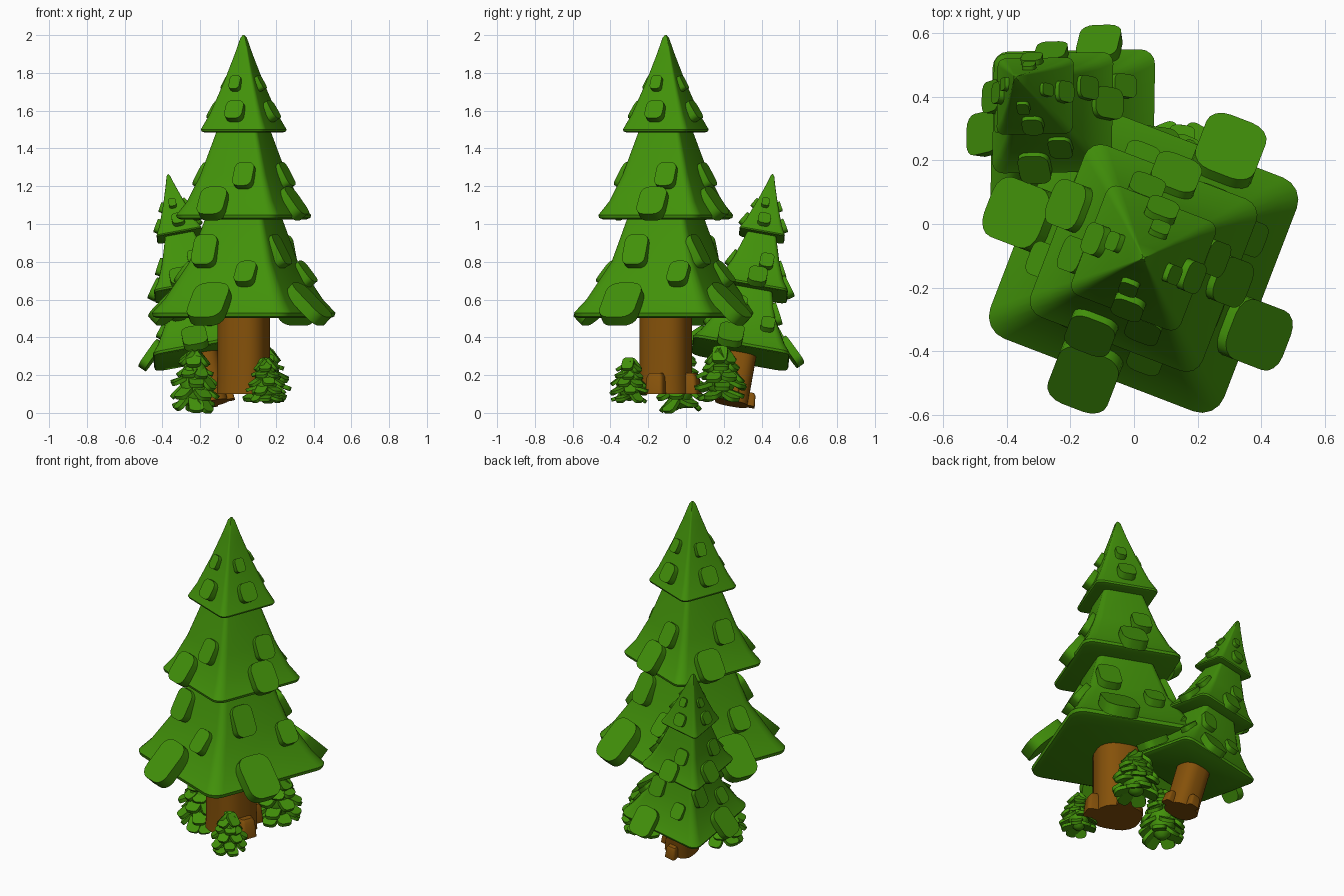
import bpy, bmesh, math, random
from mathutils import Matrix, Vector

cube = bpy.data.objects.get("Cube")
if cube:
    bpy.data.objects.remove(cube)
random.seed(4)


def material(name, rgb):
    m = bpy.data.materials.new(name)
    m.use_nodes = True
    m.diffuse_color = (*rgb, 1)
    m.node_tree.nodes["Principled BSDF"].inputs["Base Color"].default_value = (*rgb, 1)
    return m


GREEN = material("needle green", (0.054, 0.285, 0.003))
BROWN = material("bark brown", (0.235, 0.083, 0.003))


def finish(name, bm, mat, matrix=Matrix(), angle=40):
    bmesh.ops.recalc_face_normals(bm, faces=bm.faces)
    mesh = bpy.data.meshes.new(name)
    bm.to_mesh(mesh)
    bm.free()
    mesh.materials.append(mat)
    ob = bpy.data.objects.new(name, mesh)
    bpy.context.collection.objects.link(ob)
    ob.matrix_world = matrix
    bpy.ops.object.select_all(action='DESELECT')
    ob.select_set(True)
    bpy.context.view_layer.objects.active = ob
    bpy.ops.object.shade_smooth_by_angle(angle=math.radians(angle))


def rounded_rect(hx, hy, r, segs=4):
    pts = []
    for k, (sx, sy) in enumerate(((1, 1), (-1, 1), (-1, -1), (1, -1))):
        for i in range(segs + 1):
            a = math.pi / 2 * (k + i / segs)
            pts.append((sx * (hx - r) + r * math.cos(a), sy * (hy - r) + r * math.sin(a)))
    return pts


def loft(bm, rings, matrix=Matrix()):
    """Skin through rounded rectangles given as (z, half x, half y, corner radius)."""
    loops = [[bm.verts.new(matrix @ Vector((x, y, z))) for x, y in rounded_rect(hx, hy, r)]
             for z, hx, hy, r in rings]
    n = len(loops[0])
    for a, b in zip(loops, loops[1:]):
        for i in range(n):
            bm.faces.new((a[i], a[(i + 1) % n], b[(i + 1) % n], b[i]))
    bm.faces.new(loops[0])
    bm.faces.new(loops[-1])


def plate(bm, matrix, w, l, t):
    """Slab with rounded corners."""
    r = .32 * min(w, l)
    loft(bm, [(-t / 2, w / 2, l / 2, r), (t / 2, w / 2, l / 2, r)], matrix)


# Tier profiles: (height, half side), trunk foot at height 0
TIERS = {
    "lower": [(.402, .37), (.41, .388), (.43, .393), (.5, .34), (.7, .232), (.98, .15)],
    "middle": [(.925, .27), (.932, .285), (.947, .289), (1.02, .242), (1.16, .185), (1.46, .095)],
    "top": [(1.385, .168), (1.39, .18), (1.4, .184), (1.48, .146), (1.65, .085), (1.8, .038), (1.885, .014), (1.9, .004)],
}
# Needle clumps: (across on front, right, back and left), height, width, length, thickness, lift
CLUMPS = {
    "lower": [((-.04, -.095, -.13, .01), .45, .2, .26, .065, .036),
              ((-.13, -.08, -.13, -.13), .75, .13, .18, .06, .006),
              ((.12, .18, .12, .12), .63, .11, .14, .055, .006)],
    "middle": [((-.07, .03, 0, -.07), 1.0, .15, .18, .06, .014),
               ((.08, .08, .07, .07), 1.15, .11, .14, .055, .006)],
    "top": [((.01, 0, 0, 0), 1.49, .1, .11, .05, .01),
            ((-.01, -.015, -.015, -.015), 1.64, .06, .08, .04, .006)],
}


def half_side(profile, z):
    for (z0, a0), (z1, a1) in zip(profile, profile[1:]):
        if z <= z1:
            return a0 + (a1 - a0) * (z - z0) / (z1 - z0)


def tree(label, matrix):
    # Trunk, slightly flared at the foot
    bm = bmesh.new()
    loft(bm, [(z, r, r, r * .75) for z, r in ((0, .133), (.1, .13), (.5, .13))])
    finish(label + "_trunk", bm, BROWN, matrix)
    # Roots on two sides
    bm = bmesh.new()
    for turn in (0, math.pi / 2):
        foot = Matrix.Rotation(turn, 4, 'Z') @ Matrix.Translation((.135, 0, 0))
        loft(bm, [(0, .055, .05, .02), (.09, .045, .045, .02), (.11, .03, .035, .015)], foot)
    finish(label + "_roots", bm, BROWN, matrix)
    # Tiers of foliage, with clumps whose lower ends stand out from the slope
    for tier, profile in TIERS.items():
        bm = bmesh.new()
        loft(bm, [(z, a, a, a * .19) for z, a in profile])
        finish(f"{label}_{tier}_tier", bm, GREEN, matrix)
        bm = bmesh.new()
        for across, z, w, l, t, lift in CLUMPS[tier]:
            lo = max(z, profile[2][0] + .02)
            rise = Vector((0, half_side(profile, lo) - half_side(profile, lo + .08), .08)).normalized()
            rise = Matrix.Rotation(-.2, 3, 'X') @ rise
            out = Vector((1, 0, 0)).cross(rise)
            frame = Matrix((Vector((1, 0, 0)), rise, out)).transposed().to_4x4()
            for side, u in enumerate(across):
                turn = Matrix.Rotation(side * math.pi / 2, 4, 'Z')
                pos = Vector((u, -half_side(profile, z), z)) + out * lift
                plate(bm, turn @ Matrix.Translation(pos) @ frame, w, l, t)
        finish(f"{label}_{tier}_clumps", bm, GREEN, matrix, 30)


def bush(label, x, y, z, radius, height):
    # Core
    bm = bmesh.new()
    bmesh.ops.create_uvsphere(bm, u_segments=12, v_segments=8, radius=1, matrix=Matrix.Translation(
        (x, y, z + height * .47)) @ Matrix.Diagonal((radius * .62, radius * .62, height * .42, 1)))
    finish(label + "_core", bm, GREEN)
    # Rings of drooping leaves
    bm = bmesh.new()
    rings = 5
    for k in range(rings):
        f = k / (rings - 1)
        spread = radius * (.5 + .22 * math.sin(math.pi * min(1, f * 1.2 + .1)) - .16 * f * f)
        count = 6 if k < 4 else 5
        for i in range(count):
            a = 2 * math.pi * (i + .5 * (k % 2)) / count + random.uniform(-.2, .2)
            tilt = random.uniform(.25, .9)
            m = (Matrix.Translation((x, y, z + height * (.14 + .74 * f + random.uniform(-.03, .03))))
                 @ Matrix.Rotation(a, 4, 'Z') @ Matrix.Translation((0, -spread, 0))
                 @ Matrix.Rotation(tilt, 4, 'X'))
            plate(bm, m, radius * .62, radius * .8, radius * .17)
    finish(label + "_leaves", bm, GREEN, angle=30)


# Large upright tree and small leaning tree
tree("large_tree", Matrix.Translation((.03, -.107, .1)) @ Matrix.Rotation(math.radians(-21), 4, 'Z'))
lean = Vector((0, 0, 1)).rotation_difference(Vector((-.184, .175, .967))).to_matrix().to_4x4()
tree("small_tree", Matrix.Translation((-.14, .24, .05)) @ lean @ Matrix.Scale(.66, 4))

# Bushes round the trunks
bush("front_bush", .15, -.3, .05, .1, .23)
bush("left_bush", .14, .185, .06, .13, .28)
bush("right_bush", -.23, -.03, .005, .125, .32)
